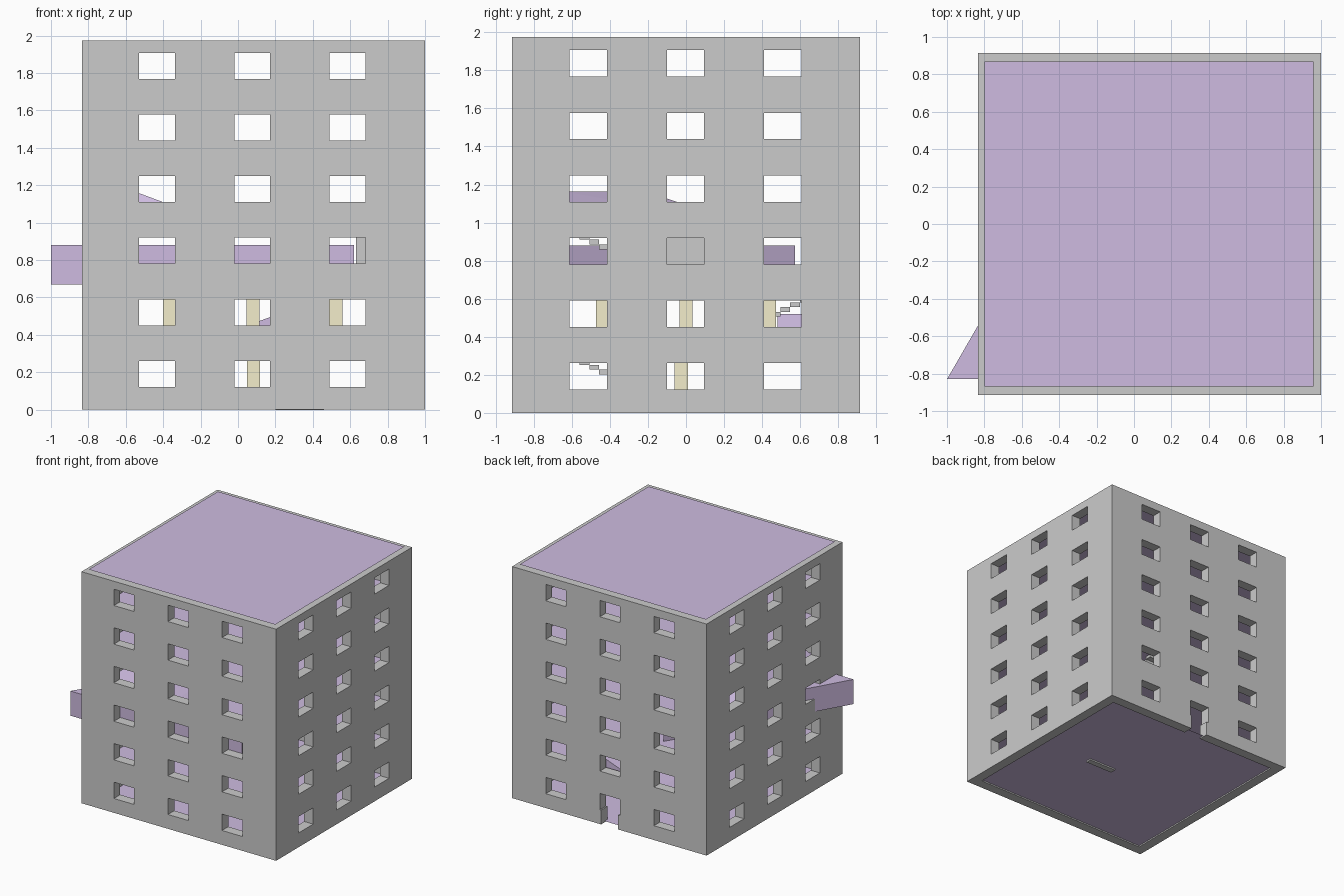
import bpy, bmesh
from mathutils import Vector

if "Cube" in bpy.data.objects:
    bpy.data.objects.remove(bpy.data.objects["Cube"])

H = 0.329                                  # storey height
X0, X1, Y0, Y1 = -0.835, 1.0, -0.915, 0.915
T = 0.085                                  # wall thickness


def material(name, rgb):
    m = bpy.data.materials.new(name)
    m.diffuse_color = (*rgb, 1)
    m.use_nodes = True
    m.node_tree.nodes["Principled BSDF"].inputs["Base Color"].default_value = m.diffuse_color
    return m


purple = material("purple", (0.62, 0.50, 0.75))
tan = material("tan", (0.9, 0.85, 0.6))


def finish(name, bm, mat=None):
    bmesh.ops.recalc_face_normals(bm, faces=bm.faces)
    me = bpy.data.meshes.new(name)
    bm.to_mesh(me)
    bm.free()
    if mat:
        me.materials.append(mat)
    ob = bpy.data.objects.new(name, me)
    bpy.context.collection.objects.link(ob)
    return ob


def add_box(bm, lo, hi):
    lo, hi = Vector(lo), Vector(hi)
    vs = bmesh.ops.create_cube(bm, size=1)["verts"]
    for v in vs:
        v.co = (lo + hi) / 2 + v.co * (hi - lo)


def box(name, lo, hi, mat=None):
    bm = bmesh.new()
    add_box(bm, lo, hi)
    return finish(name, bm, mat)


def hull(name, pts, mat=None):
    bm = bmesh.new()
    for p in pts:
        bm.verts.new(p)
    bmesh.ops.convex_hull(bm, input=bm.verts)
    return finish(name, bm, mat)


def cut(ob, boxes):
    cutters = []
    for lo, hi in boxes:
        c = box("cutter", lo, hi)
        c.hide_render = True
        mod = ob.modifiers.new("cut", 'BOOLEAN')
        mod.operation, mod.solver, mod.object = 'DIFFERENCE', 'EXACT', c
        cutters.append(c)
    dg = bpy.context.evaluated_depsgraph_get()
    me = bpy.data.meshes.new_from_object(ob.evaluated_get(dg))
    ob.modifiers.clear()
    ob.data = me
    for c in cutters:
        bpy.data.objects.remove(c)


# One storey of wall: hollow shell with three windows on each side
storey = box("storey_walls_1", (X0, Y0, 0), (X1, Y1, H))
holes = [((X0 + T, Y0 + T, -1), (X1 - T, Y1 - T, 1))]
for x in (-0.53, -0.02, 0.49):
    holes.append(((x, -2, 0.122), (x + 0.192, 2, 0.261)))
for y in (-0.611, -0.10, 0.411):
    holes.append(((-2, y, 0.122), (2, y + 0.195, 0.261)))
cut(storey, holes)

# Repeat the storey upwards
for i in range(1, 6):
    ob = bpy.data.objects.new(f"storey_walls_{i + 1}", storey.data.copy())
    ob.location.z = i * H
    bpy.context.collection.objects.link(ob)

# Doorway in the middle of the back wall
cut(storey, [((0.0, 0.7, -0.1), (0.16, 1.1, 0.203))])

# Floors and roof: thin sheets set halfway into the walls
for i in range(7):
    bm = bmesh.new()
    z = i * H + 0.011
    bm.faces.new([bm.verts.new((x, y, z)) for x, y in
                  ((-0.798, -0.87), (0.96, -0.87), (0.96, 0.87), (-0.798, 0.87))])
    finish("roof" if i == 6 else f"floor_{i + 1}", bm, purple)


# Staircases on the lower three storeys
def stairs(name, level, y_start, direction, steps=13):
    bm = bmesh.new()
    rise, run = H / steps, 0.66 / steps
    for k in range(steps):
        a = y_start + direction * k * run
        b = a + direction * run
        z = level * H + 0.011 + k * rise
        add_box(bm, (0.2, min(a, b), z - 0.012), (0.46, max(a, b), z + rise - 0.012))
    finish(name, bm)


stairs("stairs_1", 0, 0.0, -1)
stairs("stairs_2", 1, 0.09, 1)
stairs("stairs_3", 2, 0.0, -1)


# Columns: one on the ground floor, a 3 x 3 grid on the second
def column(name, x, y, level):
    r, z = 0.035, level * H + 0.011
    box(name, (x - r, y - r, z), (x + r, y + r, z + H - 0.011), tan)


column("column_ground", 0.083, -0.025, 0)
for i in (-1, 0, 1):
    for j in (-1, 0, 1):
        column("column_second", 0.08 + 0.445 * i, 0.437 * j, 1)

# Triangular block on the third floor, poking through the left wall
hull("triangular_block", [(x, y, z) for z in (0.67, 0.88)
                          for x, y in ((-1, -0.83), (0.62, -0.83), (-0.19, 0.573))], purple)

# Partition on the third floor
box("partition", (0.63, -0.18, 0.67), (0.75, 0.2, 0.98))

# Low ramps on the second and fourth floors
hull("ramp_second", [(-0.25, 0.48, 0.34), (-0.25, 0.8, 0.34), (0.45, 0.48, 0.34),
                     (0.45, 0.8, 0.34), (0.24, 0.48, 0.52), (0.24, 0.8, 0.52)], purple)
hull("ramp_fourth", [(-0.74, -0.75, 0.998), (-0.74, 0.28, 0.998), (-0.1, -0.75, 0.998),
                     (-0.1, 0.28, 0.998), (-0.55, -0.65, 1.165), (-0.55, -0.2, 1.16)], purple)
